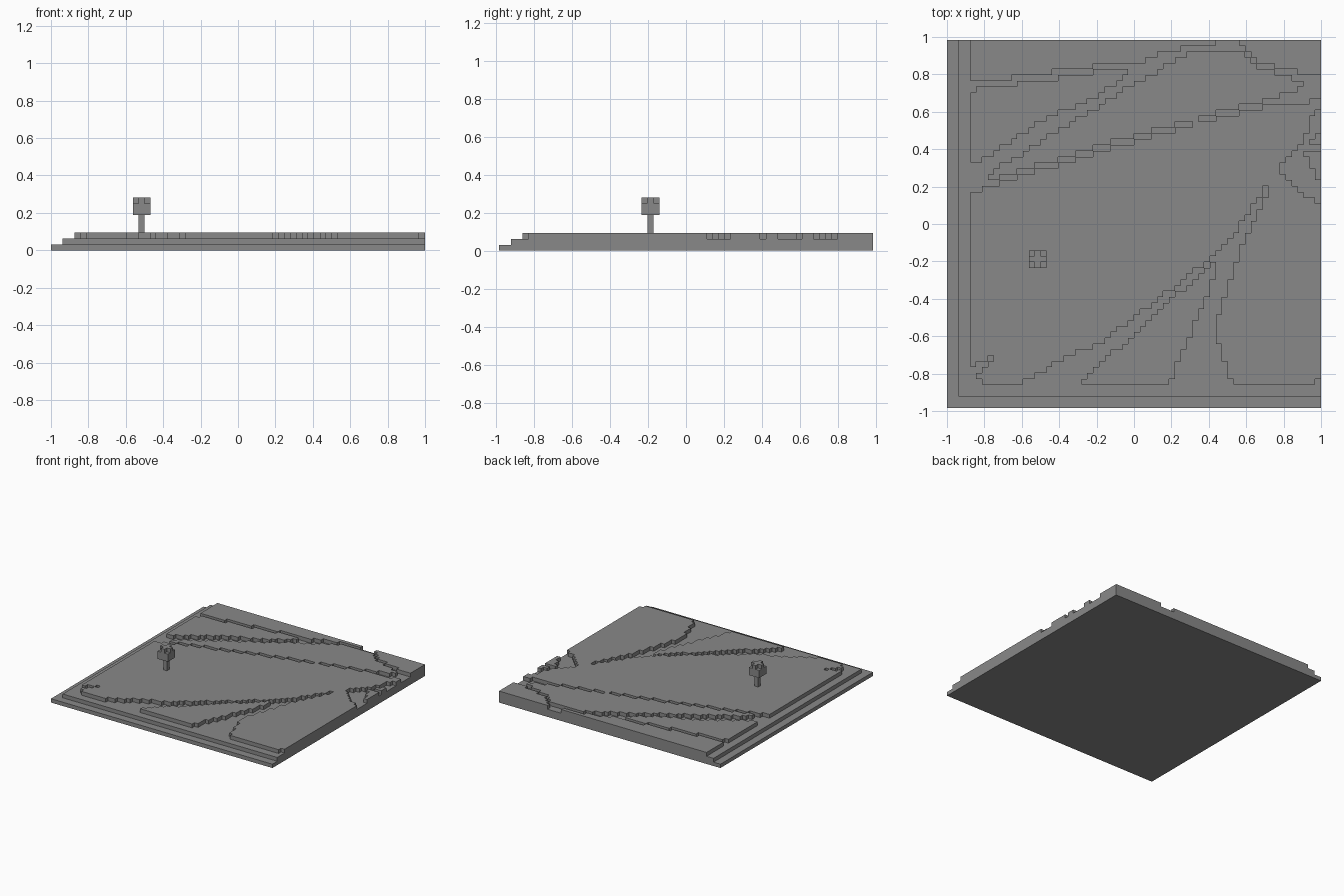
import bpy
import bmesh
from mathutils import Vector

CELL = 1 / 32
ORIGIN = Vector((-32, -31.5, 0))

cube = bpy.data.objects.get("Cube")
if cube:
    bpy.data.objects.remove(cube, do_unlink=True)

stone = bpy.data.materials.new("stone_grey")
stone.use_nodes = True
GREY = (0.25, 0.25, 0.25, 1)
stone.diffuse_color = GREY
stone.node_tree.nodes["Principled BSDF"].inputs["Base Color"].default_value = GREY


def finish(bm, name):
    """Turn a mesh in cell units into a scaled, centred object."""
    bmesh.ops.recalc_face_normals(bm, faces=bm.faces)
    for v in bm.verts:
        v.co = (v.co + ORIGIN) * CELL
    mesh = bpy.data.meshes.new(name)
    bm.to_mesh(mesh)
    bm.free()
    mesh.materials.append(stone)
    obj = bpy.data.objects.new(name, mesh)
    bpy.context.collection.objects.link(obj)
    return obj


def inside(x, y, outline):
    """Even-odd test of a point against a closed outline."""
    hit = False
    for (ax, ay), (bx, by) in zip(outline, outline[1:] + outline[:1]):
        if (ay > y) != (by > y) and x < ax + (y - ay) * (bx - ax) / (by - ay):
            hit = not hit
    return hit


def blocks(name, cells, bottom, top):
    """Extrude a set of grid cells into one stepped block."""
    bm = bmesh.new()
    corners = {}

    def corner(i, j):
        if (i, j) not in corners:
            corners[i, j] = bm.verts.new((i, j, bottom))
        return corners[i, j]

    for i, j in cells:
        bm.faces.new([corner(i, j), corner(i + 1, j),
                      corner(i + 1, j + 1), corner(i, j + 1)])
    bmesh.ops.dissolve_limit(bm, angle_limit=0.01, verts=bm.verts, edges=bm.edges)
    result = bmesh.ops.extrude_face_region(bm, geom=bm.faces[:], use_keep_orig=True)
    raised = [g for g in result["geom"] if isinstance(g, bmesh.types.BMVert)]
    bmesh.ops.translate(bm, verts=raised, vec=(0, 0, top - bottom))
    return finish(bm, name)


def box(name, low, high):
    bm = bmesh.new()
    low, high = Vector(low), Vector(high)
    bmesh.ops.create_cube(bm, size=1)
    for v in bm.verts:
        v.co = (low + high) / 2 + v.co * (high - low)
    return finish(bm, name)


def plateau(name, *outline):
    """Fill an outline with grid blocks, giving staircase edges."""
    outline = list(outline)
    cells = [(i, j) for i in range(64) for j in range(63)
             if inside(i + 0.5, j + 0.501, outline)]
    return blocks(name, cells, 2, 3)


# Stepped ground, cut flush at the back and on the left side
box("ground_slab", (0, 0, 0), (64, 63, 1))
box("ground_step", (2, 2, 1), (64, 63, 2))

# Raised land with the channels left between
plateau("back_bank", (4, 63), (4, 56), (7, 56), (29, 59), (33, 59),
        (37, 61), (43, 62), (46, 62), (46, 63))
plateau("back_wedge", (4, 42), (7, 43), (16, 49), (25, 53), (32, 58),
        (28, 58), (9, 55), (5, 55), (4, 54))
plateau("back_island", (7, 39), (7, 40), (18, 47), (25, 51), (31, 55),
        (42, 61), (50, 61), (54, 58), (61, 56), (61, 55), (59, 54), (30, 46))
plateau("back_corner", (50, 63), (50, 62), (54, 59), (59, 58), (62, 57),
        (64, 57), (64, 63))
plateau("main_plain", (6, 4), (6, 5), (5, 5), (5, 6), (6, 6), (6, 7), (7, 7),
        (7, 8), (8, 8), (8, 9), (7, 9), (7, 8), (5, 8), (5, 7), (4, 7),
        (4, 37), (30, 45), (46, 49.5), (56, 52), (62, 52), (62, 53), (64, 53),
        (64, 51), (63, 51), (61, 46), (57, 41), (54, 37), (50, 31), (46, 27),
        (43, 24), (38, 20), (32, 15.5), (26, 11), (20, 8.5), (14, 5), (12, 4))
plateau("front_wedge", (23, 4), (23, 5), (25, 7), (31, 11.5), (40, 20),
        (45, 25), (46, 25), (46, 23), (44, 18), (40, 9), (38, 4))
plateau("front_corner", (49, 4), (46, 13), (46, 15), (50, 27), (54, 35),
        (56, 40), (58, 40), (60, 37), (62, 36), (64, 35), (64, 5), (63, 5),
        (63, 4))
plateau("side_island", (61, 43), (62, 43), (62, 41), (63, 41), (63, 39),
        (64, 39), (64, 44), (61, 44))
plateau("side_islet", (62, 45), (62, 46), (63, 46), (63, 47), (64, 47), (64, 45))

# Small tree: trunk, square crown and a cross-shaped top
TX, TY = 15, 25
box("tree_trunk", (TX, TY, 3), (TX + 1, TY + 1, 6))
box("tree_crown", (TX - 1, TY - 1, 6), (TX + 2, TY + 2, 8))
cross = [(TX + dx, TY + dy) for dx in (-1, 0, 1) for dy in (-1, 0, 1)
         if not (dx and dy)]
blocks("tree_top", cross, 8, 9)
